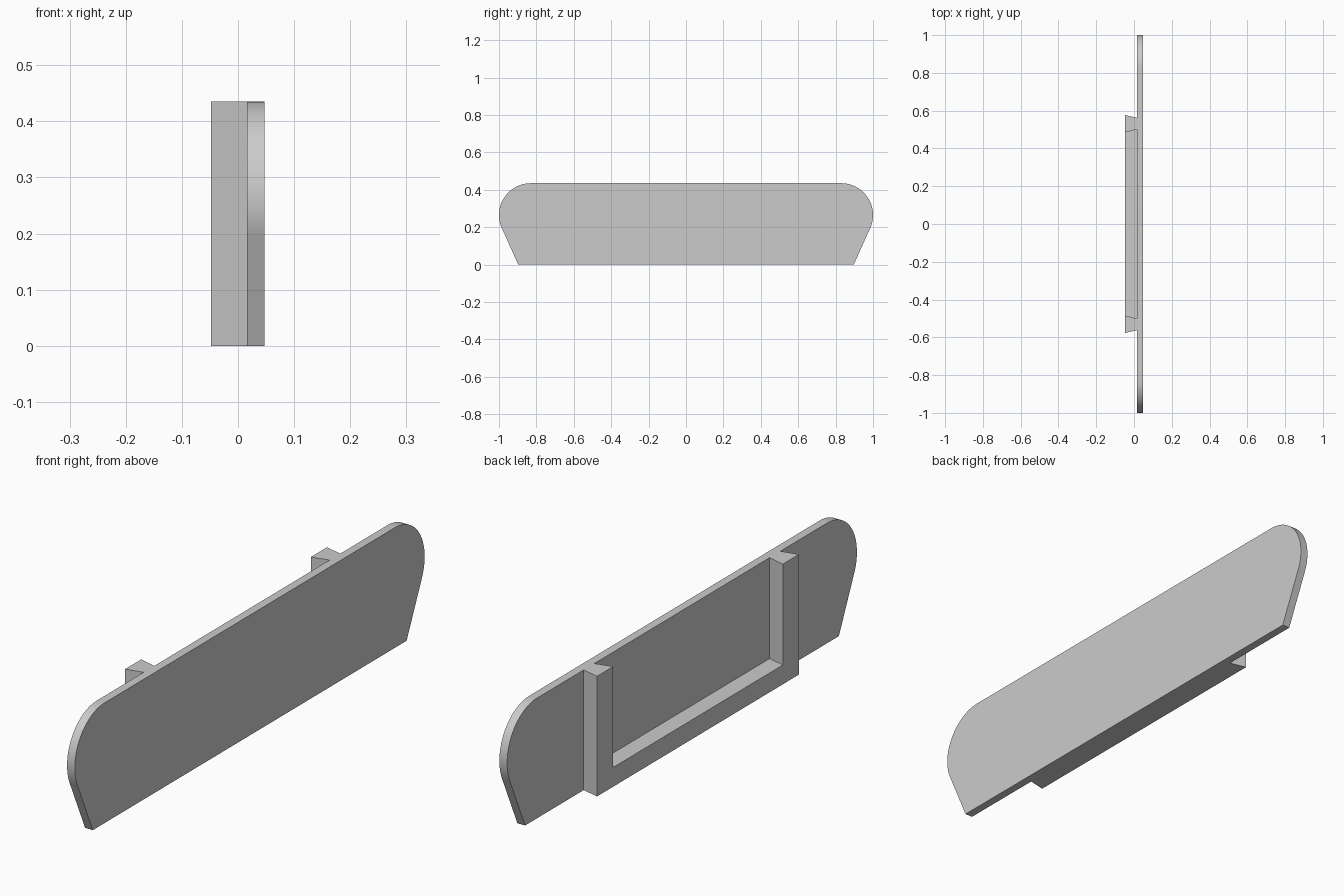
import bpy, bmesh
from math import cos, sin, radians

if "Cube" in bpy.data.objects:
    bpy.data.objects.remove(bpy.data.objects["Cube"], do_unlink=True)

grey = bpy.data.materials.new("light_grey")
grey.use_nodes = True
grey.diffuse_color = (0.6, 0.6, 0.6, 1)
grey.node_tree.nodes["Principled BSDF"].inputs["Base Color"].default_value = (0.6, 0.6, 0.6, 1)

BACK, JOINT, FACE = -0.048, 0.016, 0.047
TOP = 0.435


def loft(name, x0, loop0, x1, loop1):
    """Solid between two matching (y, z) outlines."""
    bm = bmesh.new()
    a = [bm.verts.new((x0, y, z)) for y, z in loop0]
    b = [bm.verts.new((x1, y, z)) for y, z in loop1]
    bm.faces.new(a)
    bm.faces.new(b[::-1])
    for i in range(len(a)):
        j = (i + 1) % len(a)
        bm.faces.new((a[i], b[i], b[j], a[j]))
    bmesh.ops.recalc_face_normals(bm, faces=bm.faces[:])
    mesh = bpy.data.meshes.new(name)
    bm.to_mesh(mesh)
    bm.free()
    mesh.materials.append(grey)
    obj = bpy.data.objects.new(name, mesh)
    bpy.context.collection.objects.link(obj)
    bpy.ops.object.select_all(action="DESELECT")
    obj.select_set(True)
    bpy.context.view_layer.objects.active = obj
    bpy.ops.object.shade_smooth_by_angle(angle=radians(20))
    return obj


def mirrored(half):
    """Close a right-hand outline with its mirror image."""
    return half + [(-y, z) for y, z in reversed(half)]


# Flat plate: slanted lower ends running into rounded upper corners
RADIUS, CENTRE_Y, STEPS, START = 0.17, 0.83, 28, -24.3
CENTRE_Z = TOP - RADIUS
half = [(0.897, 0)]
for i in range(STEPS + 1):
    t = radians(START + (90 - START) * i / STEPS)
    half.append((CENTRE_Y + RADIUS * cos(t), CENTRE_Z + RADIUS * sin(t)))
plate = mirrored(half)
loft("plate", JOINT, plate, FACE, plate)


# U-shaped bracket with dovetailed posts and a flat lower bar
def u_outline(outer, inner, bar=0.07):
    return mirrored([(outer, 0), (outer, TOP), (inner, TOP), (inner, bar)])


loft("bracket", BACK, u_outline(0.577, 0.485), JOINT, u_outline(0.562, 0.501))
